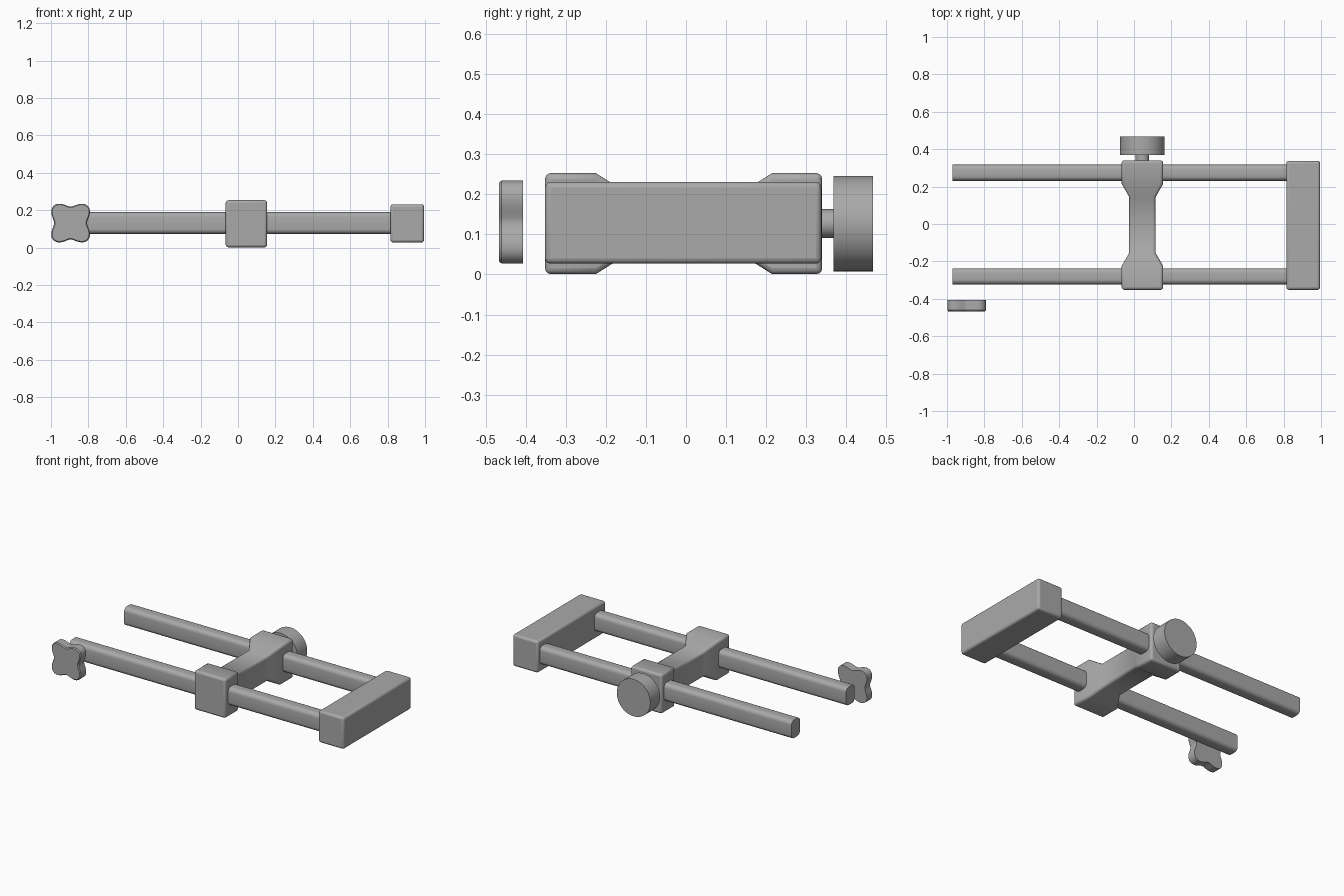
import bpy, bmesh, math
from mathutils import Vector

cube = bpy.data.objects.get("Cube")
if cube:
    bpy.data.objects.remove(cube, do_unlink=True)

# One plain metal colour
metal = bpy.data.materials.new("grey metal")
metal.use_nodes = True
GREY = (0.4, 0.4, 0.4, 1)
metal.diffuse_color = GREY
metal.node_tree.nodes["Principled BSDF"].inputs["Base Color"].default_value = GREY


def loft(name, rings, bevel=0, segments=3, long_edges_only=False):
    """Skin a list of equal-sized point rings, cap both ends, bevel and shade."""
    bm = bmesh.new()
    loops = [[bm.verts.new(p) for p in ring] for ring in rings]
    for a, b in zip(loops, loops[1:]):
        for i in range(len(a)):
            j = (i + 1) % len(a)
            bm.faces.new((a[i], a[j], b[j], b[i]))
    bm.faces.new(loops[0])
    bm.faces.new(loops[-1])
    bmesh.ops.recalc_face_normals(bm, faces=bm.faces)
    if long_edges_only:
        edges = [e for e in bm.edges
                 if abs(e.verts[0].co.x - e.verts[1].co.x) > 0.5]
        bmesh.ops.bevel(bm, geom=edges, offset=bevel, segments=segments,
                        profile=0.5, affect='EDGES')
    mesh = bpy.data.meshes.new(name)
    bm.to_mesh(mesh)
    bm.free()
    obj = bpy.data.objects.new(name, mesh)
    bpy.context.collection.objects.link(obj)
    mesh.materials.append(metal)
    if bevel and not long_edges_only:
        mod = obj.modifiers.new("soft edges", 'BEVEL')
        mod.width = bevel
        mod.segments = segments
        mod.limit_method = 'ANGLE'
        mod.angle_limit = math.radians(40)
    bpy.ops.object.select_all(action='DESELECT')
    obj.select_set(True)
    bpy.context.view_layer.objects.active = obj
    bpy.ops.object.shade_smooth_by_angle(angle=math.radians(35))
    return obj


def section(cx, cz, hx, hz, y):
    """Rectangle across the y axis."""
    return [Vector((cx + sx * hx, y, cz + sz * hz))
            for sx, sz in ((-1, -1), (1, -1), (1, 1), (-1, 1))]


def disc(cx, cz, y, radius, count):
    """Closed outline across the y axis; radius is a function of the angle."""
    angles = [math.tau * i / count for i in range(count)]
    return [Vector((cx + radius(a) * math.cos(a), y, cz + radius(a) * math.sin(a)))
            for a in angles]


# Two parallel rods
for side, name in ((-1, "front_rod"), (1, "back_rod")):
    y = side * 0.277 - 0.003
    rings = [[Vector((x, y + sy * 0.043, 0.131 + sz * 0.058))
              for sy, sz in ((-1, -1), (1, -1), (1, 1), (-1, 1))]
             for x in (-0.97, 0.83)]
    loft(name, rings, 0.026, 5, long_edges_only=True)

# Fixed end bar joining the rods
loft("end_bar", [section(0.905, 0.129, 0.09, 0.102, y) for y in (-0.352, 0.338)], 0.014)

# Sliding clamp with a narrower waist
WIDE, WAIST = (0.111, 0.126), (0.071, 0.082)
stations = ((-0.352, WIDE), (-0.225, WIDE), (-0.155, WAIST),
            (0.145, WAIST), (0.215, WIDE), (0.34, WIDE))
loft("sliding_clamp",
     [section(0.045, 0.127, hx, hz, y) for y, (hx, hz) in stations], 0.014)

# Round locking screw on the back of the clamp
loft("screw_stem", [disc(0.045, 0.127, y, lambda a: 0.036, 32) for y in (0.32, 0.38)])
loft("round_knob", [disc(0.045, 0.127, y, lambda a: 0.119, 48) for y in (0.368, 0.467)])


# Loose four-lobed knob in front of the rod end
def lobes(a):
    return 0.109 - 0.021 * math.cos(4 * a)


loft("lobed_knob",
     [disc(-0.895, 0.131, y, lambda a, s=s: lobes(a) - s, 64)
      for y, s in ((-0.467, 0.006), (-0.461, 0), (-0.407, 0))])
